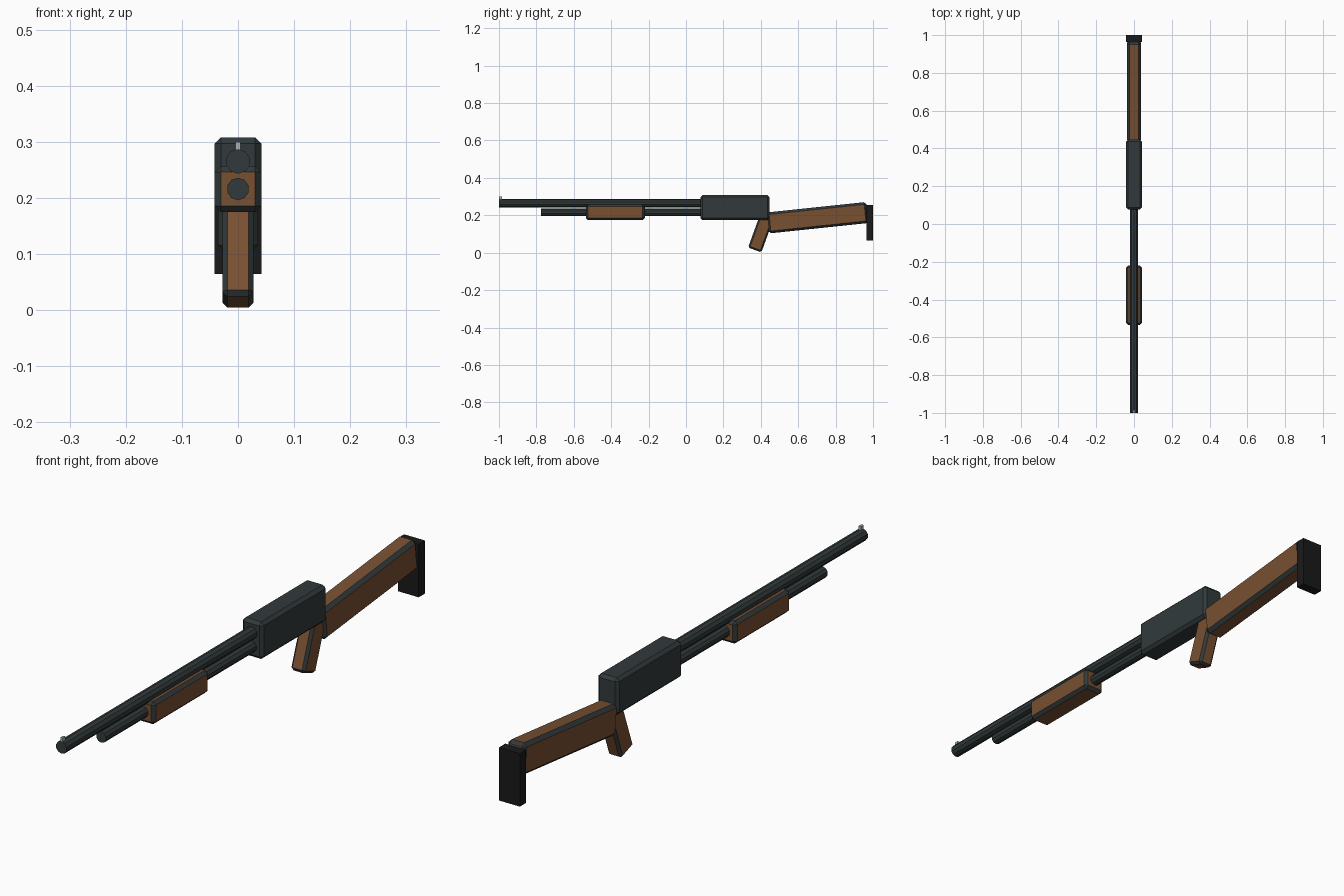
import bpy
from math import radians

cube = bpy.data.objects.get("Cube")
if cube:
    bpy.data.objects.remove(cube, do_unlink=True)


def material(name, rgb):
    mat = bpy.data.materials.new(name)
    mat.use_nodes = True
    mat.diffuse_color = (*rgb, 1)
    node = next(n for n in mat.node_tree.nodes if n.type == 'BSDF_PRINCIPLED')
    node.inputs["Base Color"].default_value = (*rgb, 1)
    return mat


metal = material("gunmetal", (0.032, 0.042, 0.044))
wood = material("walnut", (0.19, 0.08, 0.032))
rubber = material("black_rubber", (0.01, 0.01, 0.01))
silver = material("silver", (0.42, 0.45, 0.46))


def block(name, center, size, mat, tilt=0, bevel=0, edge_mat=None):
    """Box with optional chamfered edges in a second colour."""
    bpy.ops.mesh.primitive_cube_add(size=1, location=center)
    obj = bpy.context.object
    obj.name = name
    obj.scale = size
    bpy.ops.object.transform_apply(location=False, rotation=False, scale=True)
    obj.rotation_euler.x = radians(tilt)
    obj.data.materials.append(mat)
    if bevel:
        mod = obj.modifiers.new("chamfer", 'BEVEL')
        mod.width = bevel
        mod.segments = 1
        if edge_mat:
            obj.data.materials.append(edge_mat)
            mod.material = 1
    return obj


def tube(name, radius, z, y_front, y_back):
    """Faceted rod lying along y."""
    bpy.ops.mesh.primitive_cylinder_add(
        vertices=10, radius=radius, depth=y_back - y_front,
        location=(0, (y_front + y_back) / 2, z), rotation=(radians(90), 0, 0))
    obj = bpy.context.object
    obj.name = name
    obj.data.materials.append(metal)


# Barrel, magazine and front sight
tube("barrel", 0.022, 0.265, -1.0, 0.12)
tube("magazine_tube", 0.02, 0.216, -0.775, 0.12)
block("front_sight", (0, -0.992, 0.291), (0.009, 0.015, 0.018), silver)

# Receiver and sliding forend
block("receiver", (0, 0.262, 0.2415), (0.083, 0.37, 0.133), metal, bevel=0.011)
block("forend", (0, -0.378, 0.216), (0.083, 0.315, 0.082), wood,
      bevel=0.011, edge_mat=metal)

# Grip, stock and butt pad
block("grip", (0, 0.4, 0.104), (0.056, 0.076, 0.19), wood,
      tilt=-20, bevel=0.009, edge_mat=metal)
block("stock", (0, 0.703, 0.187), (0.072, 0.535, 0.113), wood,
      tilt=6, bevel=0.012, edge_mat=metal)
block("butt_pad", (0, 0.982, 0.159), (0.083, 0.036, 0.19), rubber)
